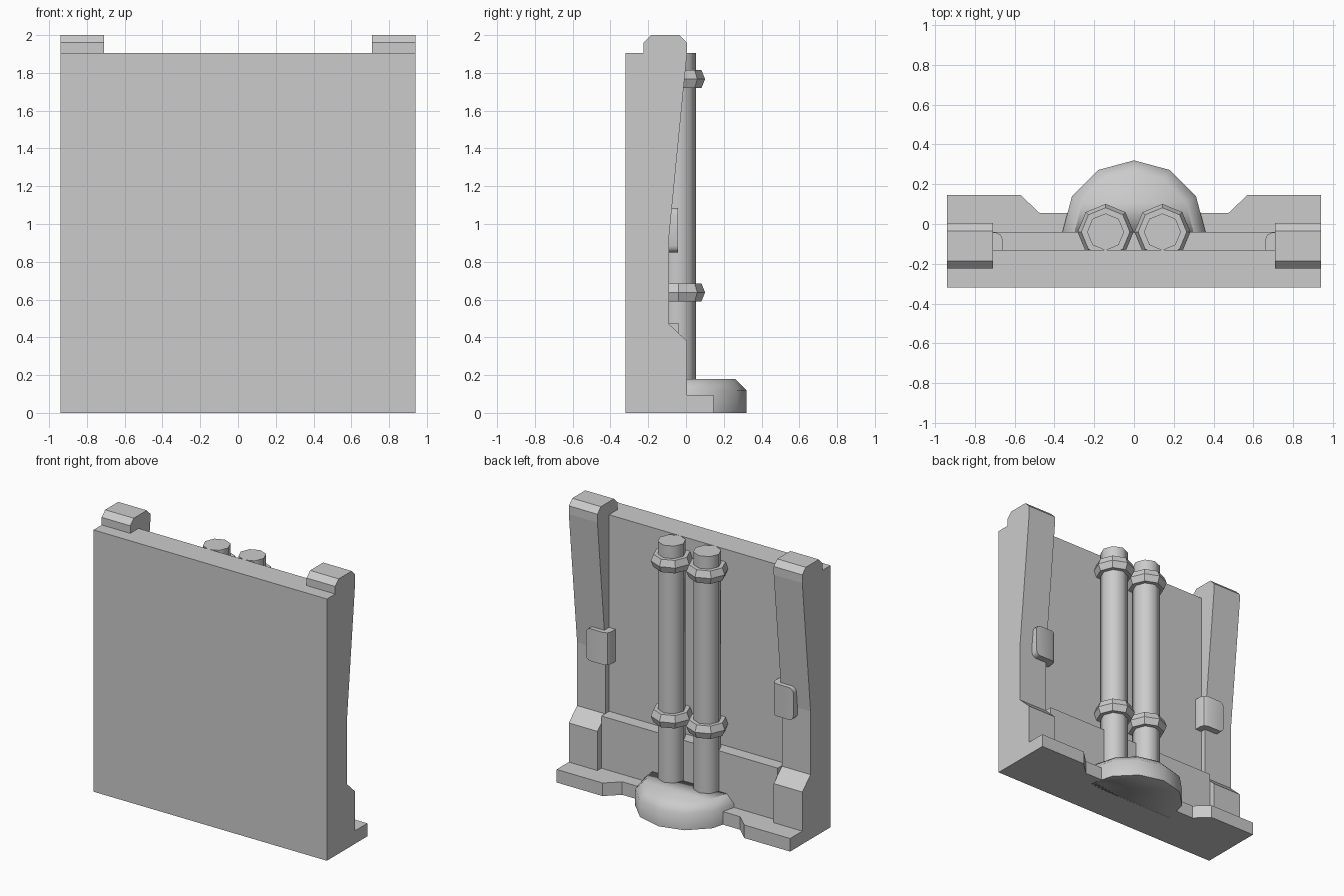
import bpy, bmesh, math

if "Cube" in bpy.data.objects:
    bpy.data.objects.remove(bpy.data.objects["Cube"])


def finish(name, bm, smooth=None):
    bmesh.ops.recalc_face_normals(bm, faces=bm.faces)
    me = bpy.data.meshes.new(name)
    bm.to_mesh(me)
    bm.free()
    ob = bpy.data.objects.new(name, me)
    bpy.context.collection.objects.link(ob)
    if smooth:
        bpy.ops.object.select_all(action='DESELECT')
        ob.select_set(True)
        bpy.context.view_layer.objects.active = ob
        bpy.ops.object.shade_smooth_by_angle(angle=math.radians(smooth))
    return ob


def prism(name, points, direction, bevel=None, smooth=None):
    """Extrude a closed outline of 3D points along a direction."""
    bm = bmesh.new()
    face = bm.faces.new([bm.verts.new(p) for p in points])
    new = bmesh.ops.extrude_face_region(bm, geom=[face], use_keep_orig=True)['geom']
    bmesh.ops.translate(bm, vec=direction,
                        verts=[g for g in new if isinstance(g, bmesh.types.BMVert)])
    if bevel:
        pick, width = bevel
        bmesh.ops.bevel(bm, geom=[e for e in bm.edges if pick(e)], offset=width,
                        segments=3, profile=0.5, affect='EDGES')
    return finish(name, bm, smooth)


def lathe(name, profile, sides, centre, smooth):
    """Stack rings (radius, z) around a vertical axis and cap the ends."""
    bm = bmesh.new()
    rings = []
    for r, z in profile:
        rings.append([bm.verts.new((centre[0] + r * math.cos(2 * math.pi * i / sides),
                                    centre[1] + r * math.sin(2 * math.pi * i / sides), z))
                      for i in range(sides)])
    for a, b in zip(rings, rings[1:]):
        for i in range(sides):
            j = (i + 1) % sides
            bm.faces.new((a[i], a[j], b[j], b[i]))
    bm.faces.new(rings[0])
    bm.faces.new(rings[-1])
    return finish(name, bm, smooth)


# Wall panel with a thicker lower skirting
wall = [(-0.32, 0), (-0.04, 0), (-0.04, 0.475), (-0.13, 0.475), (-0.13, 1.905), (-0.32, 1.905)]
prism("wall_panel", [(-0.71, y, z) for y, z in wall], (1.42, 0, 0))

# Floor lip with stepped front edge
lip = [(0.94, -0.05), (0.94, 0.145), (0.57, 0.145), (0.475, 0.055)]
lip += [(-x, y) for x, y in reversed(lip)]
prism("floor_lip", [(x, y, 0) for x, y in lip], (0, 0, 0.095))

# Tapered side pillars and wrap-around clips
pillar = [(-0.32, 0), (0.005, 0), (0.005, 0.38), (-0.09, 0.47), (-0.09, 0.93), (0.005, 1.9),
          (0.005, 1.96), (-0.035, 2.0), (-0.185, 2.0), (-0.225, 1.96), (-0.225, 1.905), (-0.32, 1.905)]
clip = [(0.835, -0.13), (0.835, -0.042), (0.695, -0.042), (0.67, -0.055), (0.66, -0.08), (0.66, -0.13)]


def outer_corner(e):
    a, b = (v.co for v in e.verts)
    return abs(a.x) > 0.83 and abs(b.x) > 0.83 and abs(a.y - b.y) > 0.01


for side, s in (("left", -1), ("right", 1)):
    prism(side + "_pillar", [(0.71 * s, y, z) for y, z in pillar], (0.23 * s, 0, 0))
    prism(side + "_clip", [(x * s, y, 0.85) for x, y in clip], (0, 0, 0.235),
          bevel=(outer_corner, 0.035), smooth=40)

    # Vertical pipe with two collars
    centre = (0.143 * s, -0.04)
    lathe(side + "_pipe", [(0.093, 0.1), (0.093, 1.905)], 8, centre, 50)
    for label, z in (("lower", 0.638), ("upper", 1.767)):
        lathe(f"{side}_{label}_collar", [(0.09, z - 0.047), (0.122, z - 0.047), (0.141, z),
                                         (0.122, z + 0.047), (0.09, z + 0.047)], 8, centre, 30)

# Rounded pipe base
lathe("pipe_base", [(0.36, 0), (0.36, 0.12), (0.30, 0.18)], 12, (0, -0.04), 50)
# Trim nothing else: the rear half of the base sits inside the wall skirting only
base = bpy.data.objects["pipe_base"]
bm = bmesh.new()
bm.from_mesh(base.data)
cut = bmesh.ops.bisect_plane(bm, geom=bm.verts[:] + bm.edges[:] + bm.faces[:], dist=1e-4,
                             plane_co=(0, -0.045, 0), plane_no=(0, 1, 0), clear_inner=True)
bmesh.ops.holes_fill(bm, edges=[e for e in bm.edges if e.is_boundary])
bm.to_mesh(base.data)
bm.free()
